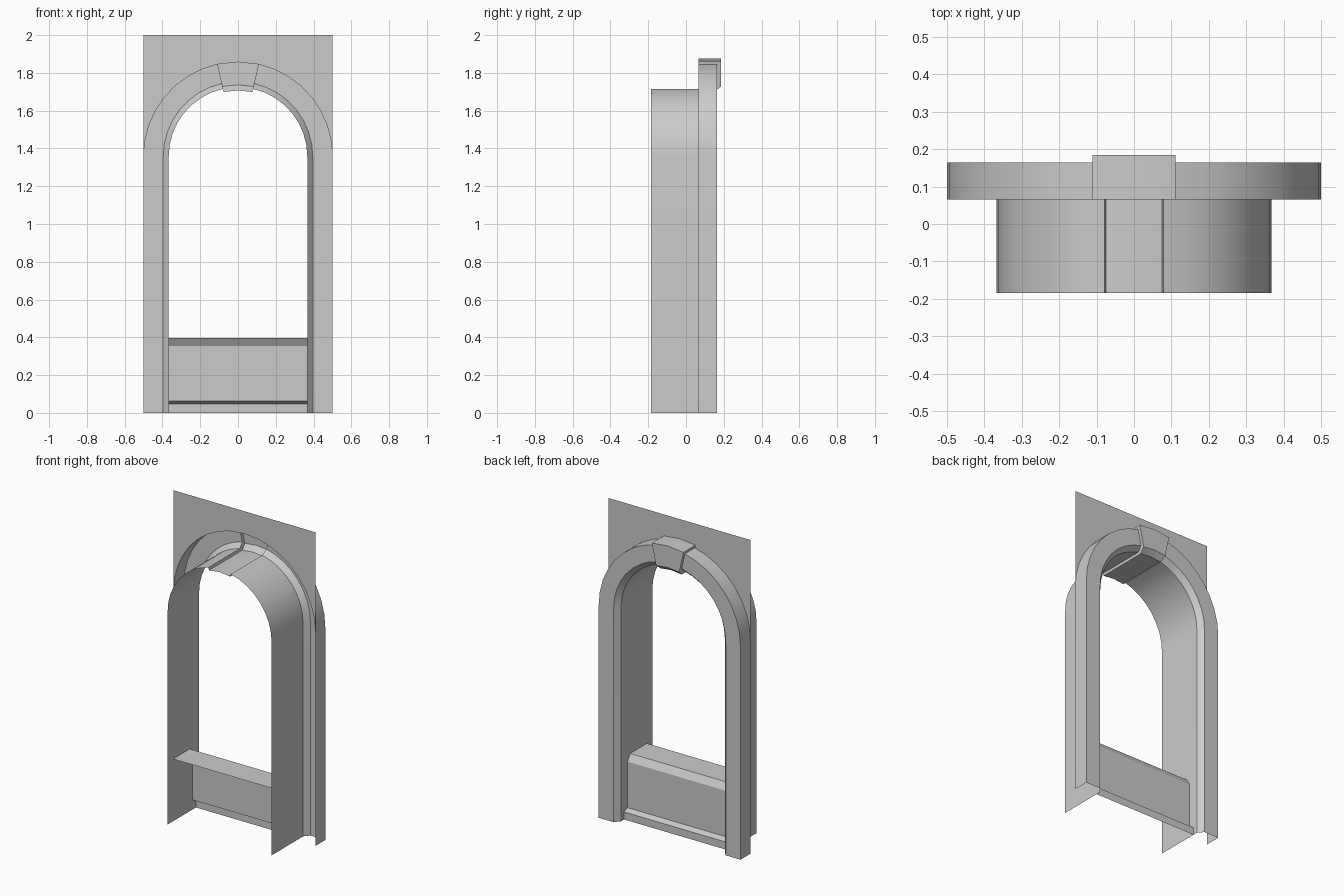
import bpy, math

if "Cube" in bpy.data.objects:
    bpy.data.objects.remove(bpy.data.objects["Cube"])

stone = bpy.data.materials.new("plain_grey")
stone.diffuse_color = (0.6, 0.6, 0.6, 1)
stone.use_nodes = True
stone.node_tree.nodes["Principled BSDF"].inputs["Base Color"].default_value = stone.diffuse_color

C = 1.357                      # height of arch centre
KEY = math.radians(12.4)       # half angle of the keystone
UP = math.pi / 2
# cross-sections as (radius, y), from outer back edge round to the inner reveal
TRIM = [(0.5, 0.065), (0.5, 0.165), (0.396, 0.165), (0.367, 0.132), (0.367, -0.185)]
KEYSTONE = [(0.518, 0.065), (0.518, 0.185), (0.38, 0.185), (0.35, 0.15), (0.35, -0.185)]


def make(name, verts, faces):
    me = bpy.data.meshes.new(name)
    me.from_pydata(verts, [], faces)
    me.materials.append(stone)
    ob = bpy.data.objects.new(name, me)
    bpy.context.collection.objects.link(ob)
    bpy.ops.object.select_all(action='DESELECT')
    ob.select_set(True)
    bpy.context.view_layer.objects.active = ob
    bpy.ops.object.shade_smooth_by_angle(angle=math.radians(25))
    return ob


def ring(profile, a):
    return [(r * math.cos(a), y, C + r * math.sin(a)) for r, y in profile]


def foot(profile, side):
    return [(side * r, y, 0) for r, y in profile]


def loft(name, rings):
    n = len(rings[0])
    faces = [(i * n + j, i * n + j + 1, (i + 1) * n + j + 1, (i + 1) * n + j)
             for i in range(len(rings) - 1) for j in range(n - 1)]
    return make(name, [v for r in rings for v in r], faces)


def angles(a, b, n):
    return [a + (b - a) * i / n for i in range(n + 1)]


# Jambs and arch halves: trim, chamfer and reveal in one sweep
right = angles(0, UP - KEY, 8)
left = angles(UP + KEY, math.pi, 8)
loft("arch_right", [foot(TRIM, 1)] + [ring(TRIM, a) for a in right])
loft("arch_left", [ring(TRIM, a) for a in left] + [foot(TRIM, -1)])

# Keystone, standing proud of the arch, with its stepped sides
mid = angles(UP - KEY, UP + KEY, 2)
loft("keystone", [ring(KEYSTONE, a) for a in mid])
loft("keystone_side_right", [ring(TRIM, mid[0]), ring(KEYSTONE, mid[0])])
loft("keystone_side_left", [ring(KEYSTONE, mid[2]), ring(TRIM, mid[2])])

# Thin wall sheet above the arch
arc = [ring([(0.5, 0.065)], a)[0] for a in right + [UP] + left]
wall = arc + [(-0.5, 0.065, 2), (0.5, 0.065, 2)]
make("upper_wall", wall, [tuple(range(len(wall)))])

# Low panel with sill and base moulding
PANEL = [(-0.13, 0.397), (0.038, 0.397), (0.065, 0.355), (0.065, 0.062),
         (0.1, 0.048), (0.1, 0)]
loft("sill_panel", [[(x, y, z) for y, z in PANEL] for x in (0.367, -0.367)][::-1])
